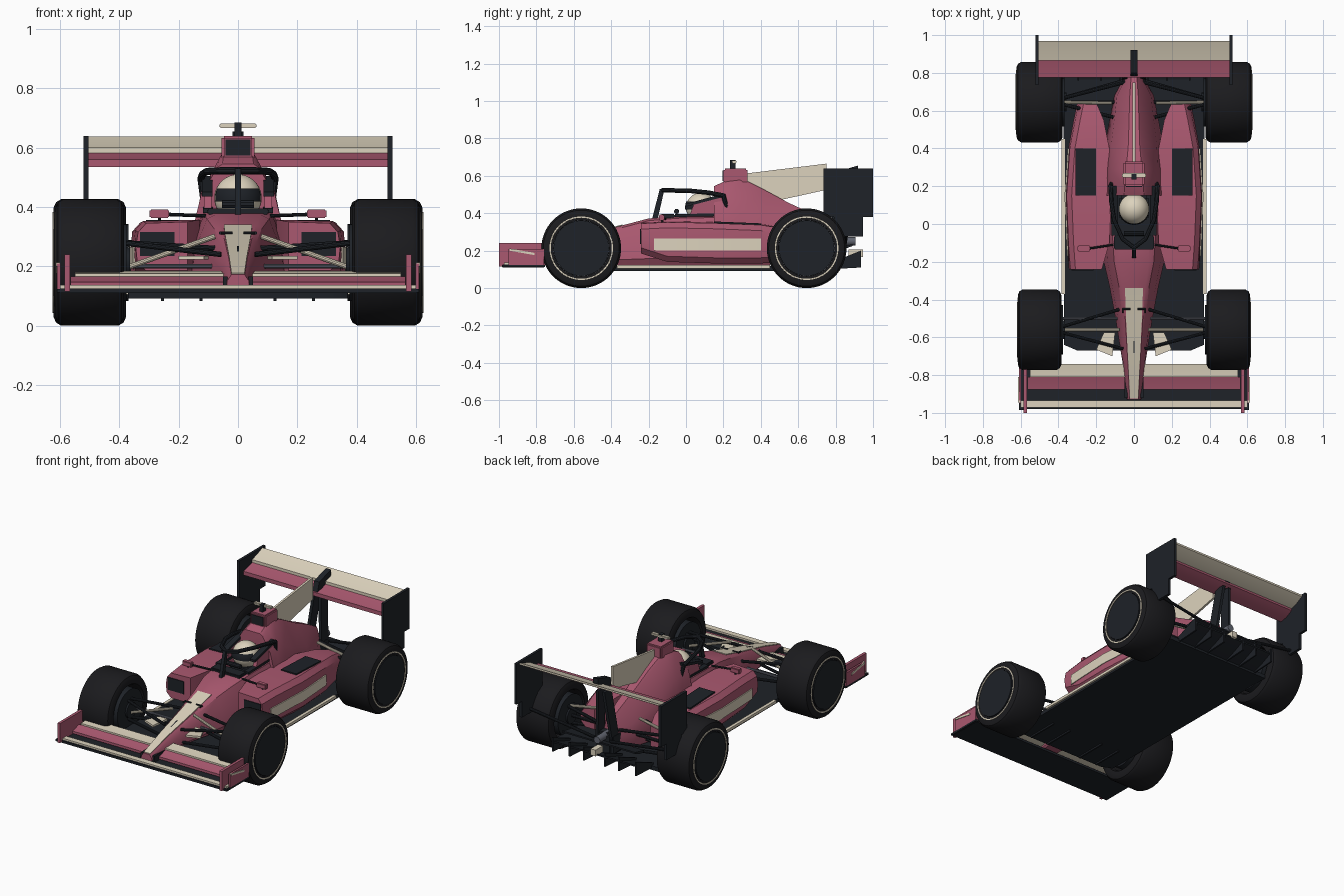
import bpy, bmesh, math
from mathutils import Vector, Matrix

if "Cube" in bpy.data.objects:
    bpy.data.objects.remove(bpy.data.objects["Cube"])


def mat(name, c):
    m = bpy.data.materials.new(name)
    m.diffuse_color = (*c, 1)
    m.use_nodes = True
    m.node_tree.nodes["Principled BSDF"].inputs["Base Color"].default_value = m.diffuse_color
    return m


PINK = mat("pink", (.40, .098, .16))
CREAM = mat("cream", (.72, .65, .51))
DARK = mat("dark", (.013, .016, .021))
TYRE = mat("tyre", (.011, .011, .013))
GREY = mat("grey", (.12, .13, .16))


def make(name, bm, m, mirror=False):
    bmesh.ops.recalc_face_normals(bm, faces=bm.faces)
    me = bpy.data.meshes.new(name)
    bm.to_mesh(me)
    bm.free()
    ob = bpy.data.objects.new(name, me)
    bpy.context.collection.objects.link(ob)
    me.materials.append(m)
    if mirror:
        ob.modifiers.new("mirror", "MIRROR").use_mirror_merge = False
    return ob


def box(name, x, y, z, m, mirror=False, bevel=0):
    """Box from (min, max) ranges."""
    bm = bmesh.new()
    c = [(a + b) / 2 for a, b in (x, y, z)]
    s = [b - a for a, b in (x, y, z)]
    bmesh.ops.create_cube(bm, size=1, matrix=Matrix.Translation(c) @ Matrix.Diagonal((*s, 1)))
    if bevel:
        bmesh.ops.bevel(bm, geom=bm.edges[:], offset=bevel, segments=2, affect='EDGES')
    return make(name, bm, m, mirror)


def loft(name, rings, m, mirror=False):
    bm = bmesh.new()
    vs = [[bm.verts.new(p) for p in r] for r in rings]
    n = len(rings[0])
    for a, b in zip(vs, vs[1:]):
        for i in range(n):
            bm.faces.new((a[i], a[(i + 1) % n], b[(i + 1) % n], b[i]))
    bm.faces.new(vs[0])
    bm.faces.new(vs[-1])
    return make(name, bm, m, mirror)


def side_plate(name, pts, x0, x1, m, mirror=False):
    """(y, z) outline extruded along x."""
    return loft(name, [[(x, y, z) for y, z in pts] for x in (x0, x1)], m, mirror)


def flat_plate(name, pts, z0, z1, m, mirror=False):
    """(x, y) outline extruded along z."""
    return loft(name, [[(x, y, z) for x, y in pts] for z in (z0, z1)], m, mirror)


def wing(name, x, y0, z0, y1, z1, t, m):
    """Thin sloped aerofoil across the car."""
    ym, zm = (y0 + y1) / 2, (z0 + z1) / 2 - t * .3
    return side_plate(name, [(y0, z0), (ym, zm), (y1, z1), (y1, z1 + t * .6), (ym, zm + t), (y0, z0 + t)], -x, x, m)


def rods(name, paths, r, m, mirror=True, seg=10):
    bm = bmesh.new()
    for path in paths:
        for a, b in zip(path, path[1:]):
            a, b = Vector(a), Vector(b)
            d = b - a
            mx = Matrix.Translation((a + b) / 2) @ d.to_track_quat('Z', 'Y').to_matrix().to_4x4()
            bmesh.ops.create_cone(bm, cap_ends=True, segments=seg, radius1=r, radius2=r, depth=d.length + r * .6, matrix=mx)
    return make(name, bm, m, mirror)


def lathe(name, prof, y, z, m, seg=48):
    """Closed (x, r) profile spun about the axle, both sides."""
    bm = bmesh.new()
    n = len(prof)
    vs = [[bm.verts.new((x, y + r * math.cos(t), z + r * math.sin(t))) for x, r in prof]
          for t in (2 * math.pi * k / seg for k in range(seg))]
    for k in range(seg):
        a, b = vs[k], vs[(k + 1) % seg]
        for i in range(n):
            bm.faces.new((a[i], a[(i + 1) % n], b[(i + 1) % n], b[i]))
    return make(name, bm, m, True)


def body_ring(y, wb, wm, wt, zb, zm, zt):
    half = [(wb * .85, zb), (wb, zb + (zm - zb) * .25), (wm, zm), (wt, zt - .012), (wt * .75, zt)]
    return [(x, y, z) for x, z in half] + [(-x, y, z) for x, z in reversed(half)]


# nose and cockpit tub, with an opening for the driver
tub = loft("nose_and_tub", [body_ring(*s) for s in (
    (-.93, .038, .037, .03, .13, .15, .172), (-.75, .058, .055, .042, .14, .185, .228),
    (-.5, .098, .085, .062, .13, .22, .292), (-.33, .13, .115, .08, .12, .25, .338),
    (-.2, .16, .14, .105, .12, .27, .372), (-.05, .17, .155, .115, .12, .28, .385),
    (.2, .175, .16, .12, .12, .28, .39), (.45, .15, .14, .1, .12, .26, .36))], PINK)
cutter = box("cockpit_cutter", (-.085, .085), (-.13, .17), (.3, .5), DARK)
cutter.hide_render = True
cutter.hide_viewport = True
cut = tub.modifiers.new("opening", "BOOLEAN")
cut.operation, cut.object = 'DIFFERENCE', cutter
box("cockpit_floor", (-.084, .084), (-.129, .169), (.295, .305), DARK)
box("dashboard", (-.105, .105), (-.135, -.06), (.375, .395), DARK, bevel=.005)
side_plate("cockpit_rim", [(-.06, .38), (.2, .385), (.2, .4), (-.06, .395)], .085, .118, DARK, True)

# engine cover, fin and airbox
loft("engine_cover", [body_ring(*s) for s in (
    (.15, .15, .125, .07, .3, .44, .545), (.21, .16, .125, .065, .15, .45, .572),
    (.29, .165, .125, .055, .13, .43, .59), (.42, .155, .12, .04, .13, .37, .525),
    (.55, .13, .105, .035, .13, .32, .455), (.68, .105, .09, .03, .14, .29, .395),
    (.78, .05, .04, .02, .16, .26, .34))], PINK)
side_plate("shark_fin", [(.3, .61), (.75, .665), (.75, .525), (.5, .47), (.3, .57)], -.007, .007, CREAM)
box("airbox", (-.055, .055), (.2, .33), (.56, .64), PINK, bevel=.008)
box("airbox_intake", (-.042, .042), (.195, .21), (.573, .628), DARK)
box("camera_post", (-.012, .012), (.235, .265), (.63, .685), DARK)
box("camera_bar", (-.063, .063), (.245, .27), (.666, .682), CREAM, bevel=.004)

# headrest, driver and halo
side_plate("headrest", [(.02, .39), (.04, .445), (.2, .5), (.2, .39)], .09, .115, PINK, True)
side_plate("headrest_pad", [(.0, .435), (.2, .487), (.2, .505), (.0, .45)], .086, .122, DARK, True)
bm = bmesh.new()
bmesh.ops.create_uvsphere(bm, u_segments=32, v_segments=18, radius=.08, matrix=Matrix.Translation((0, .08, .43)))
make("helmet", bm, CREAM)
bm = bmesh.new()
bmesh.ops.create_uvsphere(bm, u_segments=32, v_segments=24, radius=.083, matrix=Matrix.Translation((0, .078, .43)))
bmesh.ops.delete(bm, geom=[v for v in bm.verts if v.co.y > .05 or not .415 < v.co.z < .465], context='VERTS')
make("visor", bm, DARK)
box("driver_shoulders", (-.08, .08), (.02, .15), (.305, .37), DARK, bevel=.015)
rods("halo_ring", [[(.125, .2, .495), (.12, .12, .51), (.105, .02, .52), (.06, -.08, .522), (0, -.125, .522)],
                   [(.125, .2, .495), (.115, .22, .42)]], .012, DARK)
side_plate("halo_strut", [(-.18, .375), (-.14, .53), (-.115, .53), (-.15, .375)], -.01, .01, DARK)
rods("steering_wheel", [[(-.05, -.05, .41), (.05, -.05, .41)]], .014, DARK, False)

# nose stripe and small fittings
loft("nose_stripe", [[(-w, y, z - .01), (w, y, z - .01), (w, y, z + .004), (-w, y, z + .004)] for y, w, z in (
    (-.925, .022, .173), (-.75, .03, .228), (-.5, .042, .292), (-.34, .048, .336))], CREAM)
rods("nose_sensors", [[(.02, -.45, .312), (.06, -.45, .312), (.06, -.47, .312)]], .005, DARK)
side_plate("nose_slot", [(-.69, .24), (-.62, .261), (-.62, .268), (-.69, .247)], -.003, .003, DARK)
flat_plate("nose_winglet", [(.08, -.61), (.1, -.575), (.16, -.575), (.2, -.665), (.115, -.7)][1:], .222, .235, CREAM, True)


# sidepods
def pod_ring(y, xi, xo, zb, zt):
    return [(x, y, z) for x, z in ((xi, zb), (xo - .035, zb), (xo - .005, zb + .03), (xo, zb + .08),
                                   (xo - .008, zt - .03), (xo - .035, zt), (xi, zt + .005))]


loft("sidepod", [pod_ring(*s) for s in (
    (-.24, .17, .345, .185, .345), (-.1, .13, .355, .14, .352), (.15, .12, .365, .132, .347),
    (.4, .13, .348, .132, .337), (.55, .16, .32, .14, .315), (.645, .2, .3, .165, .29))], PINK, True)
box("sidepod_intake", (.215, .33), (-.245, -.2), (.235, .315), DARK, True)
side_plate("sidepod_vent", [(.15, .33), (.15, .356), (.4, .346), (.4, .32)], .2, .31, DARK, True)
loft("side_stripe", [[(x - .02, y, .2), (x, y, .2), (x, y, .265), (x - .02, y, .265)]
                     for y, x in ((-.17, .354), (-.1, .358), (.15, .368), (.4, .351))], CREAM, True)
box("mirror", (.232, .298), (-.145, -.115), (.362, .392), PINK, True, .004)
rods("mirror_stalk", [[(.11, -.11, .37), (.24, -.13, .375)], [(.265, -.13, .365), (.265, -.12, .34)]], .006, DARK)

# floor, edge strips and diffuser
flat_plate("floor", [(-.3, -.67), (.3, -.67), (.37, -.64), (.375, .78), (-.375, .78), (-.37, -.64)], .092, .118, DARK)
box("floor_edge", (.365, .385), (-.37, .45), (.105, .122), CREAM, True)
box("floor_strake", (.12, .13), (-.66, -.45), (.082, .095), DARK, True)
box("floor_strake_outer", (.25, .26), (-.66, -.45), (.082, .095), DARK, True)
wing("diffuser", .3, .76, .1, .93, .165, .016, DARK)
for i, x in enumerate((.07, .17, .29)):
    side_plate(f"diffuser_fin_{i}", [(.76, .1), (.935, .11), (.935, .2), (.76, .13)], x, x + .01, DARK, True)
box("gearbox", (-.06, .06), (.6, .84), (.13, .27), DARK, bevel=.015)
wing("beam_wing", .26, .8, .2, .89, .225, .016, DARK)
rods("exhaust", [[(0, .75, .25), (0, .9, .25)]], .022, GREY, False, 20)
box("rear_light", (-.018, .018), (.87, .945), (.165, .205), CREAM)

# front wing
box("front_wing_base", (-.6, .6), (-.98, -.76), (.11, .125), DARK)
box("front_wing_lip", (-.6, .6), (-.972, -.935), (.122, .136), CREAM)
wing("front_wing_flap", .565, -.875, .13, -.81, .155, .016, PINK)
wing("front_wing_upper_flap", .55, -.81, .163, -.74, .176, .012, CREAM)
box("front_endplate", (.567, .585), (-1, -.755), (.115, .24), PINK, True)
box("front_footplate", (.585, .61), (-.985, -.755), (.112, .124), DARK, True)
box("front_outer_vane", (.598, .61), (-.95, -.76), (.124, .21), PINK, True)
side_plate("endplate_slash", [(-.945, .2), (-.945, .212), (-.81, .188), (-.81, .176)], .6, .614, CREAM, True)
box("nose_pylon", (.035, .05), (-.92, -.8), (.12, .165), DARK, True)

# rear wing
side_plate("rear_endplate", [(.735, .64), (1, .64), (1, .38), (.945, .38), (.945, .275), (.79, .275), (.79, .38), (.735, .38)],
           .505, .522, DARK, True)
wing("rear_wing_main", .506, .775, .535, .875, .57, .025, PINK)
wing("rear_wing_flap", .506, .865, .58, .97, .625, .02, CREAM)
loft("rear_pylon", [[(x, y, z), (x + .018, y, z), (x + .018, y + .07, z), (x, y + .07, z)]
                    for x, y, z in ((.045, .76, .2), (.012, .8, .55))], DARK, True)
side_plate("rear_wing_mount", [(.78, .55), (.8, .62), (.92, .655), (.92, .62), (.84, .55)], -.018, .018, DARK)
rods("endplate_brace", [[(.06, .85, .235), (.51, .86, .3)]], .009, DARK)

# suspension
rods("front_arms", [[(.07, -.45, .26), (.4, -.55, .28)], [(.06, -.66, .24), (.4, -.57, .28)],
                    [(.07, -.45, .16), (.4, -.55, .16)], [(.06, -.66, .16), (.4, -.57, .16)]], .009, DARK)
rods("front_pushrod", [[(.08, -.56, .3), (.39, -.56, .19)]], .009, CREAM)
rods("steering_arm", [[(.08, -.5, .2), (.4, -.5, .2)]], .008, GREY)
rods("rear_arms", [[(.05, .55, .27), (.4, .64, .28)], [(.05, .75, .27), (.4, .66, .28)],
                   [(.05, .55, .16), (.4, .64, .16)], [(.05, .76, .16), (.4, .66, .16)], [(.05, .645, .215), (.4, .645, .215)]], .01, DARK)
rods("rear_pushrod", [[(.12, .64, .32), (.39, .645, .27)]], .009, CREAM)

# wheels
for pos, y, xi, xo in (("front", -.56, .385, .615), ("rear", .645, .378, .622)):
    z = .213
    lathe(pos + "_tyre", [(xi, .155), (xi, .185), (xi + .008, .203), (xi + .025, .213), (xo - .025, .213), (xo - .008, .203),
                          (xo, .185), (xo, .15), (xo - .015, .146), (xi + .02, .146)], y, z, TYRE, 64)
    lathe(pos + "_tyre_band", [(xo - .004, .162), (xo - .004, .171), (xo + .003, .17), (xo + .003, .163)], y, z, CREAM, 64)
    lathe(pos + "_rim", [(xo - .03, .135), (xo - .03, .148), (xo - .004, .15), (xo - .004, .142)], y, z, GREY)
    rods(pos + "_rim_back", [[(xo - .05, y, z), (xo - .04, y, z)]], .148, DARK, seg=48)
    rods(pos + "_brake_drum", [[(xi + .03, y, z), (xi + .05, y, z)]], .13, DARK, seg=32)
    rods(pos + "_inner_hub", [[(xi - .005, y, z), (xo - .05, y, z)]], .05, DARK, seg=20)
    rods(pos + "_wheel_nut", [[(xo - .03, y, z), (xo - .008, y, z)]], .028, GREY, seg=16)
    bm = bmesh.new()
    for k in range(10):
        mx = (Matrix.Translation((xo - .02, y, z)) @ Matrix.Rotation(k * math.pi / 5, 4, 'X')
              @ Matrix.Translation((0, 0, .083)) @ Matrix.Diagonal((.018, .024, .125, 1)))
        bmesh.ops.create_cube(bm, size=1, matrix=mx)
    make(pos + "_spokes", bm, GREY, True)

# smooth round parts, keep edges sharp
bpy.ops.object.select_all(action='DESELECT')
for ob in bpy.context.scene.objects:
    if not ob.hide_viewport:
        ob.select_set(True)
        bpy.context.view_layer.objects.active = ob
bpy.ops.object.shade_smooth_by_angle(angle=math.radians(32))
